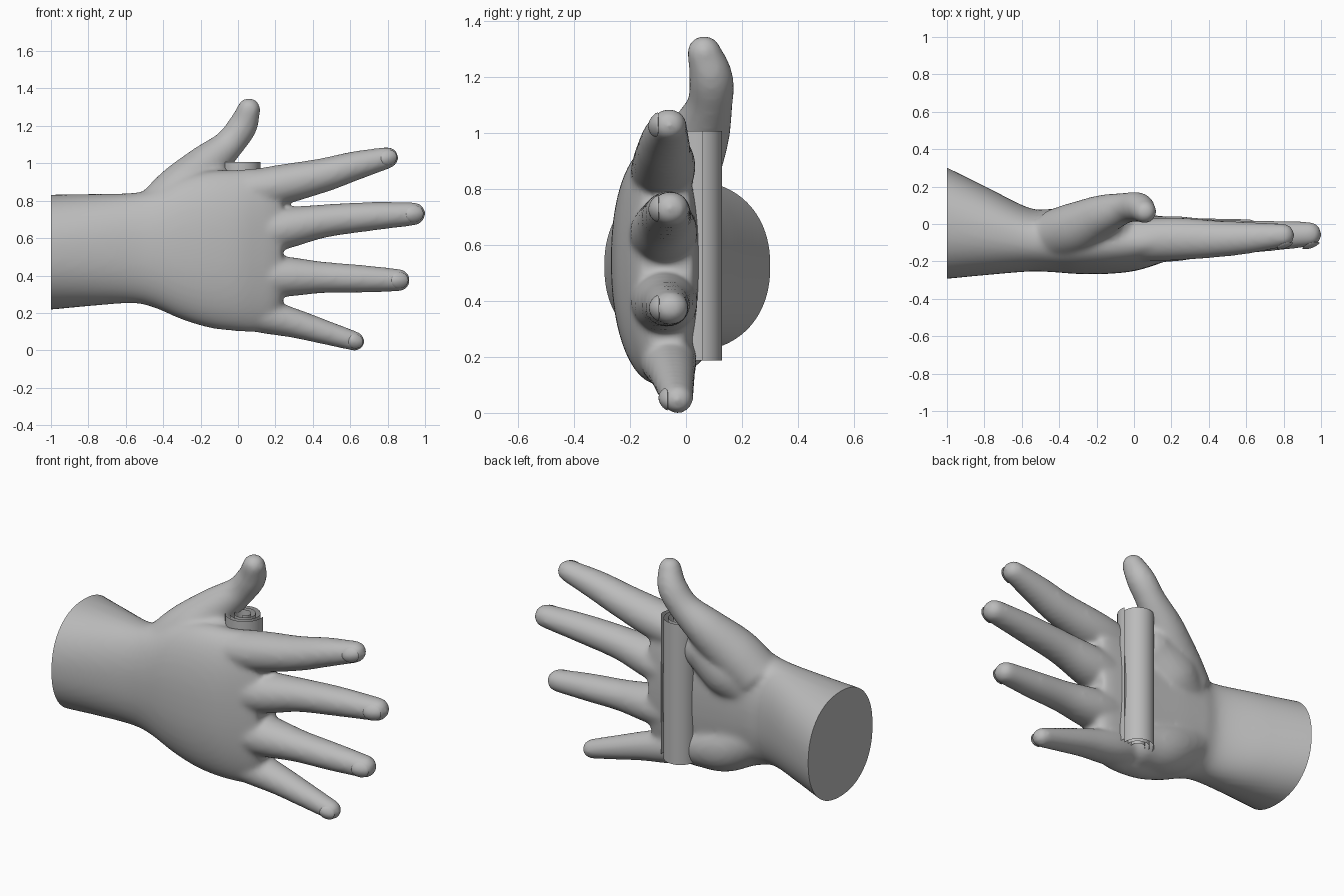
import bpy, bmesh, math
from mathutils import Vector

if "Cube" in bpy.data.objects:
    bpy.data.objects.remove(bpy.data.objects["Cube"])

grey = bpy.data.materials.new("matte_grey")
grey.diffuse_color = (0.5, 0.5, 0.5, 1)
grey.use_nodes = True
grey.node_tree.nodes["Principled BSDF"].inputs["Base Color"].default_value = grey.diffuse_color


def spline(pts, steps=6):
    """Catmull-Rom through tuples of any length."""
    p = [Vector(q) for q in pts]
    p = [p[0] * 2 - p[1]] + p + [p[-1] * 2 - p[-2]]
    out = []
    for i in range(1, len(p) - 2):
        a, b, c, d = p[i - 1:i + 3]
        for k in range(steps):
            t = k / steps
            out.append(0.5 * (2 * b + (c - a) * t + (2 * a - 5 * b + 4 * c - d) * t * t
                              + (3 * b - a - 3 * c + d) * t ** 3))
    return out + [p[-2]]


def skin_rings(bm, rings):
    """Join rings of points into a closed tube."""
    rows = [[bm.verts.new(v) for v in r] for r in rings]
    n = len(rows[0])
    for a, b in zip(rows, rows[1:]):
        for i in range(n):
            j = (i + 1) % n
            bm.faces.new((a[i], a[j], b[j], b[i]))
    bm.faces.new(rows[0][::-1])
    bm.faces.new(rows[-1])


def finger(bm, pts, depth=1.0, n=24):
    """Rounded tube through (x, y, z, radius) with a domed tip."""
    s = spline(pts)
    c = [q.to_3d() for q in s]
    r = [q[3] for q in s]
    rings = []

    def ring(p, t, rad):
        u = t.cross(Vector((0, 1, 0))).normalized()
        v = u.cross(t) * depth
        return [p + (u * math.cos(a) + v * math.sin(a)) * rad
                for a in (2 * math.pi * k / n for k in range(n))]
    for i in range(len(c)):
        t = (c[min(i + 1, len(c) - 1)] - c[max(i - 1, 0)]).normalized()
        rings.append(ring(c[i], t, r[i]))
    for k in range(1, 7):
        a = k / 6 * math.pi * 0.47
        rings.append(ring(c[-1] + t * r[-1] * math.sin(a), t, r[-1] * math.cos(a)))
    skin_rings(bm, rings)


def add_object(name, bm, angle=50):
    me = bpy.data.meshes.new(name)
    bmesh.ops.recalc_face_normals(bm, faces=bm.faces)
    bm.to_mesh(me)
    bm.free()
    me.materials.append(grey)
    ob = bpy.data.objects.new(name, me)
    bpy.context.collection.objects.link(ob)
    bpy.ops.object.select_all(action='DESELECT')
    bpy.context.view_layer.objects.active = ob
    ob.select_set(True)
    bpy.ops.object.shade_smooth_by_angle(angle=math.radians(angle))
    return ob


# forearm and palm: x, z low, z high, y low, y high
bm = bmesh.new()
palm = [(-1.1, .215, .83, -.30, .35), (-1.0, .218, .832, -.293, .302), (-.78, .238, .836, -.272, .193),
        (-.56, .252, .842, -.254, .086), (-.44, .225, .87, -.257, .08), (-.3, .165, .93, -.267, .075),
        (-.15, .12, .96, -.267, .065), (0, .102, .965, -.252, .055), (.12, .10, .975, -.217, .045),
        (.19, .125, .96, -.19, .037), (.235, .2, .93, -.165, .025)]
rings = []
for x, z0, z1, y0, y1 in spline(palm):
    ring = []
    for k in range(48):
        a = 2 * math.pi * k / 48
        ca, sa = math.cos(a), math.sin(a)
        e = 0.9
        ring.append(Vector((x, (y0 + y1) / 2 + (y1 - y0) / 2 * math.copysign(abs(ca) ** e, ca),
                            (z0 + z1) / 2 + (z1 - z0) / 2 * math.copysign(abs(sa) ** e, sa))))
    rings.append(ring)
skin_rings(bm, rings)

# fingers and thumb, merged with the palm
digits = {
    "index": [(-.05, -.09, .84, .10), (.2, -.08, .88, .108), (.45, -.08, .935, .092),
              (.62, -.073, .985, .079), (.80, -.06, 1.03, .059)],
    "middle": [(-.05, -.10, .62, .10), (.2, -.08, .645, .114), (.45, -.073, .69, .09),
               (.7, -.065, .715, .078), (.94, -.055, .73, .063)],
    "ring": [(-.05, -.09, .40, .10), (.2, -.077, .395, .112), (.45, -.072, .39, .085),
             (.65, -.066, .383, .075), (.86, -.055, .375, .061)],
    "little": [(-.1, -.08, .25, .09), (.1, -.065, .195, .097), (.3, -.05, .145, .079),
               (.46, -.04, .098, .066), (.625, -.03, .049, .053)],
}
for pts in digits.values():
    finger(bm, pts, 1.07)
finger(bm, [(-.42, -.06, .74, .14), (-.3, -.02, .86, .14), (-.17, .045, .99, .112),
            (-.05, .085, 1.10, .083), (.025, .09, 1.2, .079), (.058, .065, 1.288, .063)])
# fleshy pads at the thumb base and the heel of the hand
finger(bm, [(-.38, -.06, .68, .14), (-.27, -.04, .76, .165), (-.13, -.015, .85, .135)])
finger(bm, [(-.42, -.07, .40, .14), (-.24, -.045, .30, .145), (-.07, -.045, .26, .125)])

hand = add_object("hand", bm)
rm = hand.modifiers.new("merge", 'REMESH')
rm.mode = 'VOXEL'
rm.voxel_size = 0.013
sm = hand.modifiers.new("soften", 'SMOOTH')
sm.factor = 0.5
sm.iterations = 16
for m in ("merge", "soften"):
    bpy.ops.object.modifier_apply(modifier=m)
# flat end on the wrist
bm = bmesh.new()
bm.from_mesh(hand.data)
cut = bmesh.ops.bisect_plane(bm, geom=bm.verts[:] + bm.edges[:] + bm.faces[:],
                             plane_co=(-1, 0, 0), plane_no=(1, 0, 0), clear_inner=True)
for f in bm.faces:
    f.smooth = True
    f.material_index = 0
rim = [e for e in cut["geom_cut"] if isinstance(e, bmesh.types.BMEdge)]
for e in rim:
    e.smooth = False
bmesh.ops.holes_fill(bm, edges=rim, sides=0)
bmesh.ops.recalc_face_normals(bm, faces=bm.faces)
bm.to_mesh(hand.data)
bm.free()

# fingernails: thin domed plates on the back of each fingertip
for name, pts in digits.items():
    tip, prev = Vector(pts[-1][:3]), Vector(pts[-2][:3])
    r = pts[-1][3]
    d = (tip - prev).normalized()
    u = d.cross(Vector((0, 1, 0))).normalized()
    out = u.cross(d)
    out = -out if out.y > 0 else out
    bm = bmesh.new()
    bmesh.ops.create_uvsphere(bm, u_segments=24, v_segments=10, radius=1)
    base = tip + out * (r * 1.05) + d * r * .08
    tilt = (d - out * 0.3).normalized()
    nrm = (out + d * 0.3).normalized()
    for v in bm.verts:
        x, y, z = v.co
        v.co = base + tilt * x * r * .78 + u * y * r * .74 + nrm * (z * .008 - (y * y * .3 + x * x * .1) * r)
    add_object(name + "_nail", bm)

# rolled sheet held across the palm
bm = bmesh.new()
cx, cy, turns, n = 0.012, 0.038, 3.25, 130
rows = []
for k in range(n + 1):
    t = k / n
    a = math.radians(12) - 2 * math.pi * turns * (1 - t)
    r = .03 + .08 * t
    x, y = cx + r * math.cos(a), cy + r * math.sin(a)
    rows.append([bm.verts.new((x, y, z)) for z in (.187, 1.008)])
for a, b in zip(rows, rows[1:]):
    bm.faces.new((a[0], b[0], b[1], a[1]))
add_object("rolled_sheet", bm)
